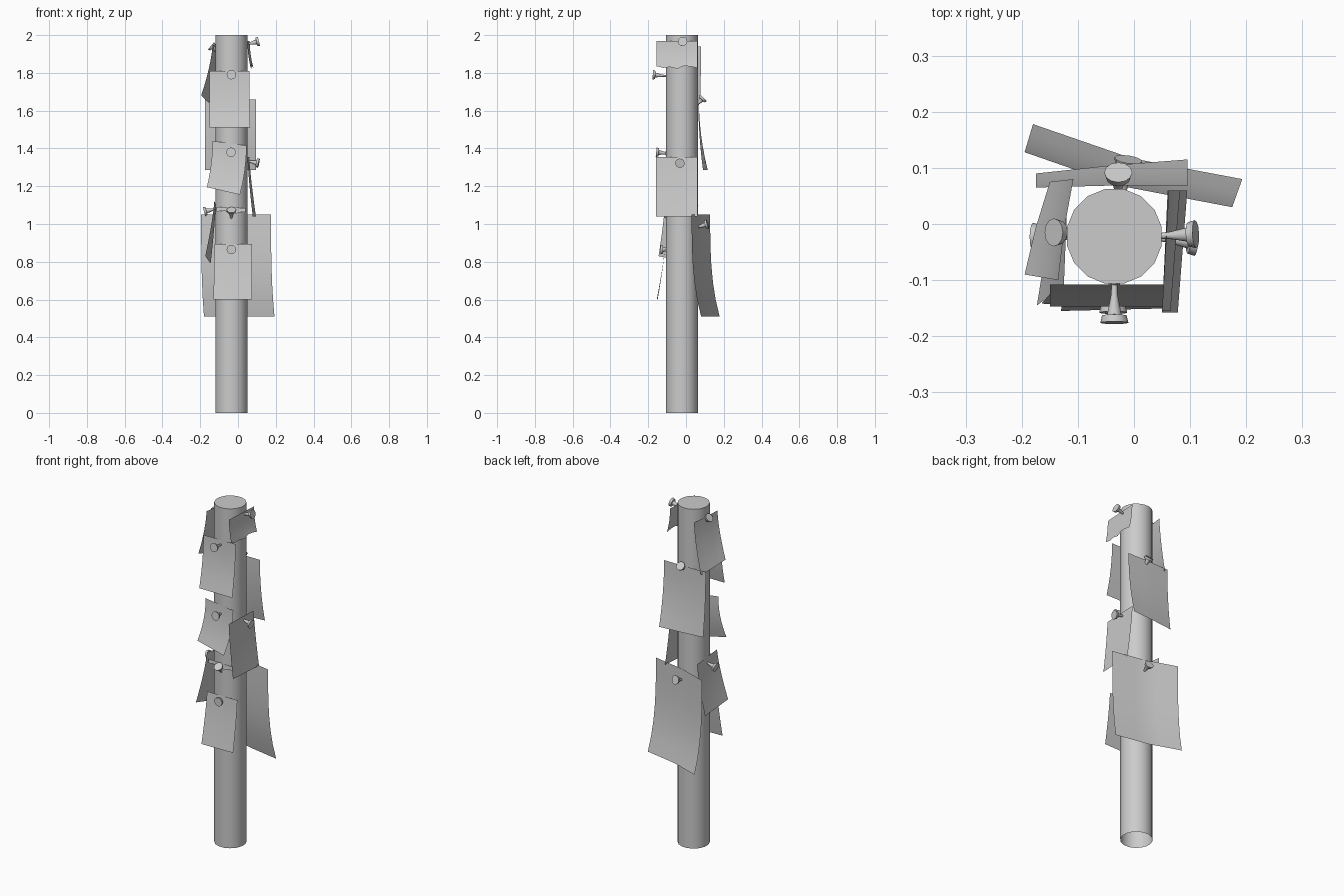
import bpy, bmesh, math, random
from mathutils import Vector

random.seed(4)
cube = bpy.data.objects.get("Cube")
if cube:
    bpy.data.objects.remove(cube)

grey = bpy.data.materials.new("plain_grey")
grey.use_nodes = True
grey.diffuse_color = (0.6, 0.6, 0.6, 1)
grey.node_tree.nodes["Principled BSDF"].inputs["Base Color"].default_value = (0.6, 0.6, 0.6, 1)


def finish(name, bm, angle):
    mesh = bpy.data.meshes.new(name)
    bm.to_mesh(mesh)
    bm.free()
    mesh.materials.append(grey)
    obj = bpy.data.objects.new(name, mesh)
    bpy.context.collection.objects.link(obj)
    bpy.ops.object.select_all(action='DESELECT')
    obj.select_set(True)
    bpy.context.view_layer.objects.active = obj
    bpy.ops.object.shade_smooth_by_angle(angle=math.radians(angle))
    return obj


def lathe(name, base, axis, profile, sides, turn=0.0, angle=35):
    """Rings of (distance, radius) along an axis, capped at the far end."""
    bm = bmesh.new()
    base = Vector(base)
    rot = Vector(axis).to_track_quat('Z', 'Y')
    rings = []
    for dist, rad in profile:
        rings.append([bm.verts.new(base + rot @ Vector((
            rad * math.cos(math.tau * i / sides + turn),
            rad * math.sin(math.tau * i / sides + turn), dist))) for i in range(sides)])
    for low, high in zip(rings, rings[1:]):
        for i in range(sides):
            j = (i + 1) % sides
            bm.faces.new((low[i], low[j], high[j], high[i]))
    bm.faces.new(rings[-1])
    return finish(name, bm, angle)


def sheet(name, a, b, c, d, push=(0, 0), power=2, tear=0.0, n=6):
    """Curled paper: top corners a, b, bottom corners c, d; push bows the middle."""
    bm = bmesh.new()
    a, b, c, d = map(Vector, (a, b, c, d))
    grid = []
    for r in range(n + 1):
        t = r / n
        row = []
        for k in range(n + 1):
            s = k / n
            top, low = a.lerp(b, s), c.lerp(d, s)
            p = top.lerp(low, t ** power)
            p.z = top.z + (low.z - top.z) * t
            bow = 1 - abs(2 * s - 1)
            p += Vector((push[0], push[1], 0)) * bow
            if r == n:
                p.z += random.uniform(-tear, tear)
            row.append(bm.verts.new(p))
        grid.append(row)
    for r in range(n):
        for k in range(n):
            bm.faces.new((grid[r][k], grid[r + 1][k], grid[r + 1][k + 1], grid[r][k + 1]))
    return finish(name, bm, 60)


def pin(name, tip, axis):
    """Push pin: needle, flaring grip and wide head, ending at tip."""
    axis = Vector(axis).normalized()
    profile = [(0, .005), (.02, .006), (.056, .013), (.057, .022), (.07, .025)]
    lathe(name, Vector(tip) - axis * .07, axis, profile, 12)


# Pole, open underneath
lathe("pole", (-.035, -.022, 0), (0, 0, 1), [(0, .086), (2, .086)], 16, math.pi / 16)

# Front papers
sheet("front_paper_top", (-.15, -.108, 1.81), (.06, -.108, 1.81),
      (-.15, -.147, 1.51), (.065, -.147, 1.51))
sheet("front_paper_middle", (-.135, -.108, 1.44), (.045, -.108, 1.415),
      (-.165, -.142, 1.195), (.01, -.147, 1.155))
sheet("front_paper_low", (-.125, -.11, .895), (.073, -.11, .895),
      (-.13, -.155, .60), (.073, -.15, .60), power=1.3)
sheet("front_scrap", (-.115, -.112, 1.09), (.04, -.112, 1.085),
      (-.115, -.114, 1.065), (.04, -.114, 1.06), tear=.008)

# Papers on the +x side
sheet("left_paper_torn", (.05, -.155, 1.97), (.062, .06, 1.97),
      (.065, -.155, 1.835), (.082, .06, 1.825), tear=.01)
sheet("left_paper_middle", (.05, -.158, 1.355), (.06, .06, 1.355),
      (.078, -.158, 1.04), (.095, .06, 1.04), power=1.3)

# Papers on the -x side
sheet("right_paper_top", (-.135, -.1, 1.95), (-.108, .08, 1.94),
      (-.195, -.09, 1.68), (-.15, .075, 1.64), (-.003, 0), 1.5)
sheet("right_paper_low", (-.125, -.11, 1.125), (-.118, .065, 1.10),
      (-.173, -.145, .83), (-.145, .03, .79), power=1.3)

# Back papers
sheet("back_paper_top", (.095, .068, 1.66), (-.175, .065, 1.66),
      (.095, .115, 1.285), (-.175, .09, 1.285), (0, .002))
sheet("back_paper_large", (.175, .03, 1.05), (-.195, .128, 1.05),
      (.193, .08, .51), (-.18, .178, .51), (-.01, -.012), 3)

# Push pins
pins = {
    "front_pin_top": ((-.035, -.176, 1.79), (0, -1, .1)),
    "front_pin_middle": ((-.037, -.158, 1.38), (0, -1, .1)),
    "front_pin_low": ((-.035, -.135, .865), (0, -1, 0)),
    "front_pin_scrap": ((-.035, -.135, 1.075), (0, -.6, .8)),
    "left_pin_top": ((.11, -.018, 1.967), (1, .05, .25)),
    "left_pin_middle": ((.11, -.032, 1.322), (1, -.1, -.2)),
    "right_pin_top": ((-.143, -.015, 1.943), (-.7, 0, .6)),
    "right_pin_low": ((-.18, -.023, 1.065), (-1, 0, -.25)),
    "back_pin_top": ((-.028, .092, 1.668), (0, .7, .7)),
    "back_pin_large": ((-.01, .115, 1.0), (.15, 1, .3)),
}
for name, (tip, axis) in pins.items():
    pin(name, tip, axis)
